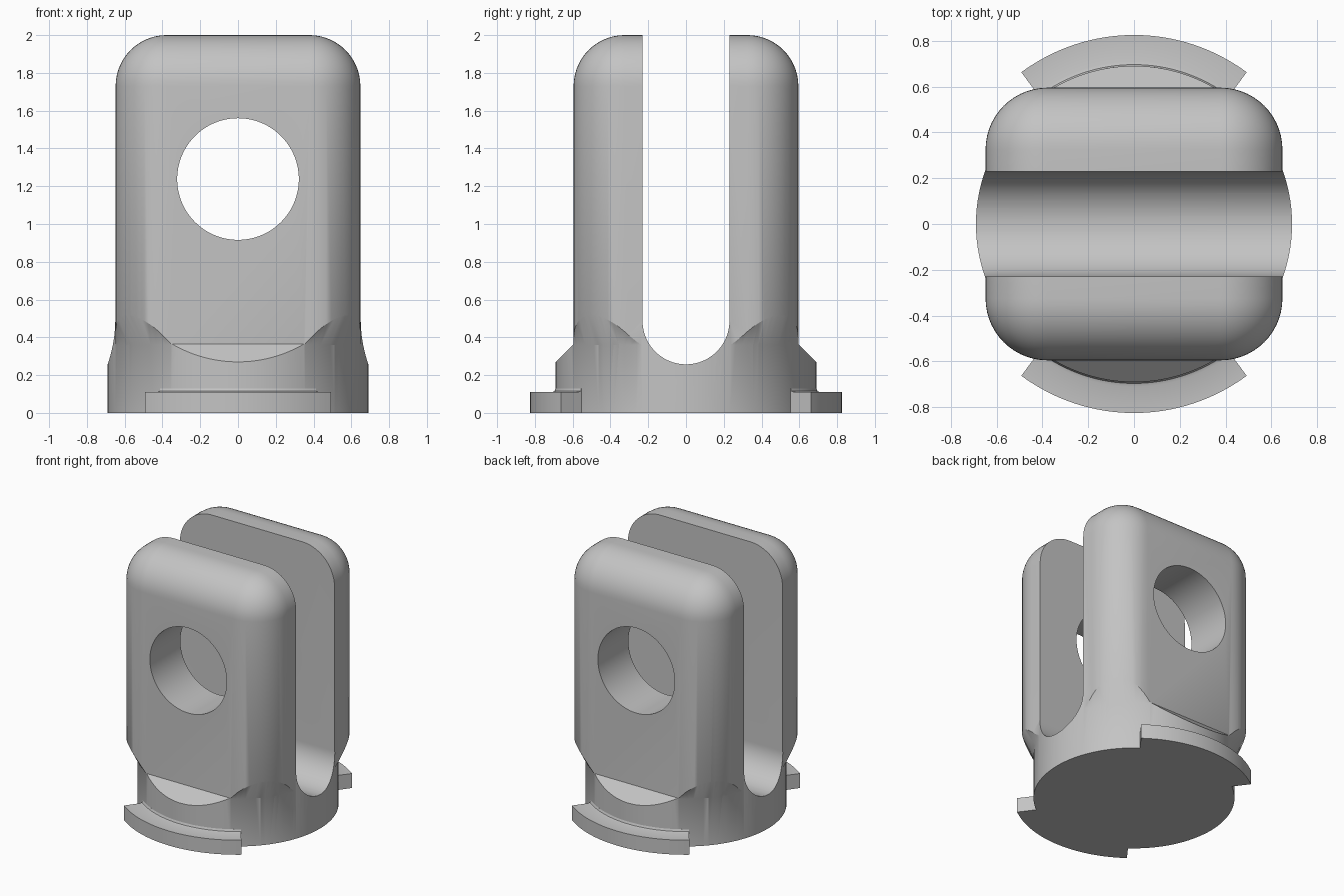
import bpy, bmesh, math
from mathutils import Matrix, Vector

cube = bpy.data.objects.get("Cube")
if cube:
    bpy.data.objects.remove(cube, do_unlink=True)

steel = bpy.data.materials.new("plain_grey")
steel.use_nodes = True
grey = (0.55, 0.55, 0.55, 1)
steel.diffuse_color = grey
steel.node_tree.nodes["Principled BSDF"].inputs["Base Color"].default_value = grey


def finish(name, bm):
    bmesh.ops.recalc_face_normals(bm, faces=bm.faces)
    mesh = bpy.data.meshes.new(name)
    bm.to_mesh(mesh)
    bm.free()
    mesh.materials.append(steel)
    obj = bpy.data.objects.new(name, mesh)
    bpy.context.collection.objects.link(obj)
    return obj


def cone(name, r1, r2, depth, matrix):
    bm = bmesh.new()
    bmesh.ops.create_cone(bm, cap_ends=True, segments=128, radius1=r1,
                          radius2=r2, depth=depth, matrix=matrix)
    return finish(name, bm)


def prism(name, profile, half):
    """Extrude a (y, z) profile along x."""
    bm = bmesh.new()
    face = bm.faces.new([bm.verts.new((-half, y, z)) for y, z in profile])
    new = bmesh.ops.extrude_face_region(bm, geom=[face])["geom"]
    bmesh.ops.translate(bm, vec=(2 * half, 0, 0),
                        verts=[v for v in new if isinstance(v, bmesh.types.BMVert)])
    return finish(name, bm)


def select(obj):
    bpy.ops.object.select_all(action='DESELECT')
    obj.select_set(True)
    bpy.context.view_layer.objects.active = obj


def boolean(obj, tool, operation):
    select(obj)
    mod = obj.modifiers.new("cut", 'BOOLEAN')
    mod.operation, mod.solver, mod.object = operation, 'EXACT', tool
    bpy.ops.object.modifier_apply(modifier=mod.name)
    bpy.data.objects.remove(tool, do_unlink=True)


def shade(obj):
    select(obj)
    bpy.ops.object.shade_smooth_by_angle(angle=math.radians(30))


# Upper block with rounded upright corners and top
bottom, top = 0.30, 2.0
bm = bmesh.new()
bmesh.ops.create_cube(bm, size=1, matrix=Matrix.Translation((0, 0, (bottom + top) / 2))
                      @ Matrix.Diagonal((1.296, 1.19, top - bottom, 1)))
edges = [e for e in bm.edges if max(v.co.z for v in e.verts) > 1]
bmesh.ops.bevel(bm, geom=edges, offset=0.27, offset_type='OFFSET', segments=14,
                profile=0.5, affect='EDGES', clamp_overlap=True)
clevis = finish("clevis_body", bm)

# Flared underside where the block corners overhang the base
boolean(clevis, cone("flare", 0.66, 1.56, 1.8, Matrix.Translation((0, 0, 1.2))), 'INTERSECT')

# Round base, chamfered on the front and back
base = cone("base", 0.69, 0.69, 0.48, Matrix.Translation((0, 0, 0.24)))
half_profile = [(0.8, -0.1), (0.8, 0.16), (0.585, 0.375), (0.585, 0.6)]
chamfer = half_profile + [(-y, z) for y, z in reversed(half_profile)]
boolean(base, prism("chamfer", chamfer, 0.9), 'INTERSECT')
boolean(clevis, base, 'UNION')

# Slot with a round bottom
w, centre = 0.23, 0.487
arc = [math.pi * (1 + i / 40) for i in range(41)]
slot = [(w * math.cos(a), centre + w * math.sin(a)) for a in arc] + [(w, 2.2), (-w, 2.2)]
boolean(clevis, prism("slot", slot, 1), 'DIFFERENCE')

# Pin hole through both cheeks
hole = Matrix.Translation((0, 0, 1.238)) @ Matrix.Rotation(math.pi / 2, 4, 'X')
boolean(clevis, cone("pin_hole", 0.322, 0.322, 2, hole), 'DIFFERENCE')
shade(clevis)

# Curved locking lugs with a small fillet against the base
section = [(0.67, 0), (0.825, 0), (0.825, 0.11), (0.71, 0.11),
           (0.696, 0.115), (0.69, 0.13), (0.67, 0.13)]
spread = math.radians(36.6)
for name, middle in (("front_lug", -math.pi / 2), ("back_lug", math.pi / 2)):
    bm = bmesh.new()
    steps = 32
    rings = []
    for i in range(steps + 1):
        a = middle - spread + 2 * spread * i / steps
        out = Vector((math.cos(a), math.sin(a), 0))
        rings.append([bm.verts.new(out * r + Vector((0, 0, z))) for r, z in section])
    for a, b in zip(rings, rings[1:]):
        for i in range(len(section)):
            j = (i + 1) % len(section)
            bm.faces.new((a[i], a[j], b[j], b[i]))
    bm.faces.new(rings[0])
    bm.faces.new(rings[-1])
    shade(finish(name, bm))
